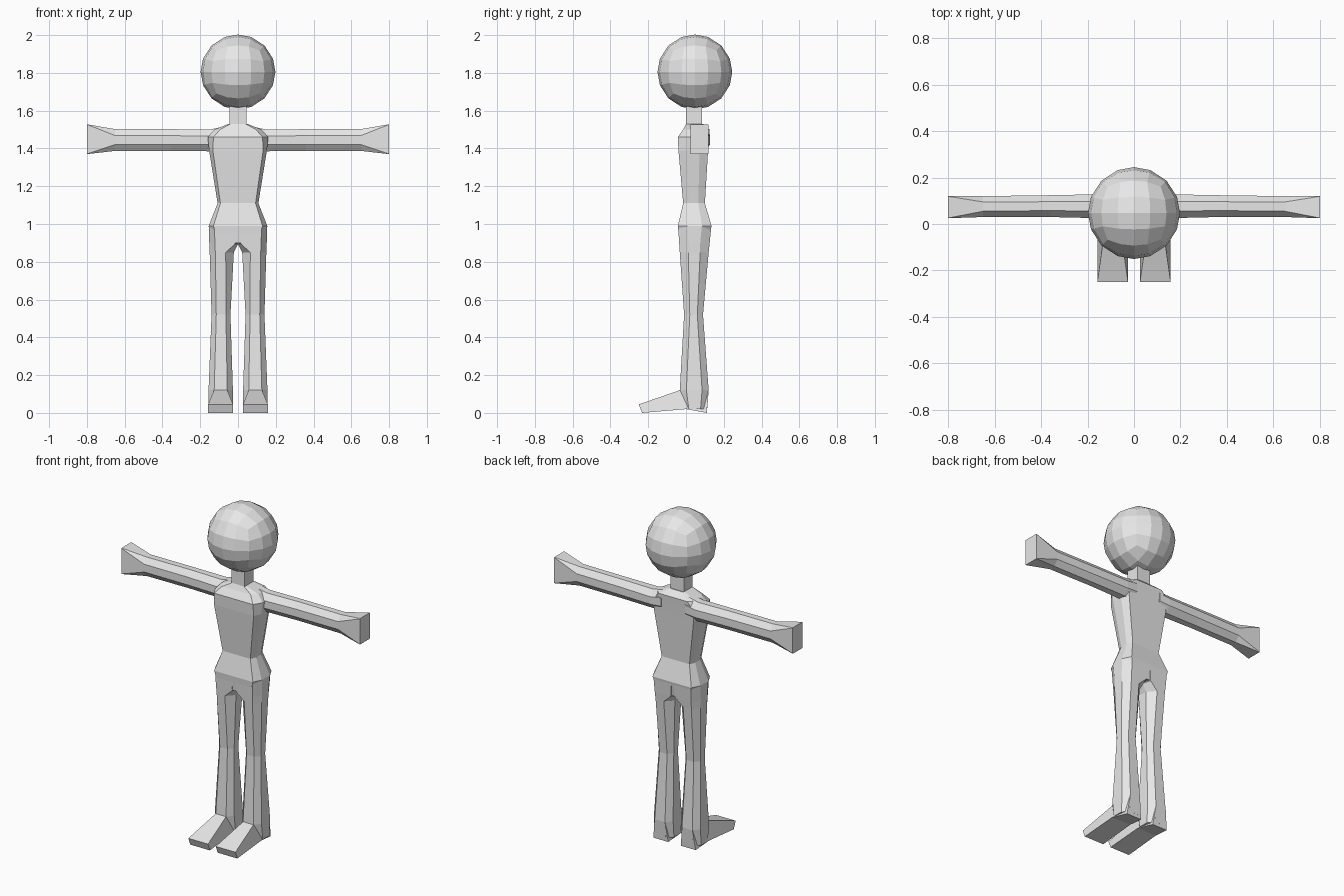
import bpy, bmesh

if "Cube" in bpy.data.objects:
    bpy.data.objects.remove(bpy.data.objects["Cube"])

grey = bpy.data.materials.new("light grey")
grey.diffuse_color = (0.8, 0.8, 0.8, 1)
grey.use_nodes = True
grey.node_tree.nodes["Principled BSDF"].inputs["Base Color"].default_value = grey.diffuse_color


def loft(name, rings, mirror=False):
    """Skin a list of equal-length point rings, cap both ends."""
    bm = bmesh.new()
    vs = [[bm.verts.new(p) for p in r] for r in rings]
    n = len(rings[0])
    for a, b in zip(vs, vs[1:]):
        for i in range(n):
            j = (i + 1) % n
            bm.faces.new((a[i], a[j], b[j], b[i]))
    bm.faces.new(vs[0][::-1])
    bm.faces.new(vs[-1])
    bmesh.ops.recalc_face_normals(bm, faces=bm.faces)
    me = bpy.data.meshes.new(name)
    bm.to_mesh(me)
    bm.free()
    me.materials.append(grey)
    ob = bpy.data.objects.new(name, me)
    bpy.context.collection.objects.link(ob)
    if mirror:
        m = ob.modifiers.new("mirror", 'MIRROR')
        m.use_mirror_merge = False
    return ob


def octagon(a0, a1, b0, b1, c0, c1, d0, d1):
    """Chamfered rectangle: c0/c1 cuts along a, d0/d1 cuts along b."""
    return [(a0 + c0, b0), (a1 - c1, b0), (a1, b0 + d0), (a1, b1 - d1),
            (a1 - c1, b1), (a0 + c0, b1), (a0, b1 - d1), (a0, b0 + d0)]


def along_z(z, *args):
    return [(a, b, z) for a, b in octagon(*args)]


# head: cube sphere, four faces per cube edge
bpy.ops.mesh.primitive_cube_add(size=2, location=(0, 0.047, 1.805))
head = bpy.context.object
head.name = "head"
bm = bmesh.new()
bm.from_mesh(head.data)
bmesh.ops.subdivide_edges(bm, edges=bm.edges[:], cuts=3, use_grid_fill=True)
for v in bm.verts:
    x, y, z = (c * c for c in v.co)
    # even cube-to-sphere mapping
    v.co.x *= (1 - y / 2 - z / 2 + y * z / 3) ** 0.5
    v.co.y *= (1 - x / 2 - z / 2 + x * z / 3) ** 0.5
    v.co.z *= (1 - x / 2 - y / 2 + x * y / 3) ** 0.5
    v.co *= 0.198
bm.to_mesh(head.data)
bm.free()
head.data.materials.append(grey)

# neck
loft("neck", [[(-.045, 0, z), (.045, 0, z), (.045, .085, z), (-.045, .085, z)]
              for z in (1.50, 1.64)])

# torso: z, half width, front, back, side cut, depth cut
body = [(0.90, .13, -.035, .12, .03, .04), (0.99, .155, -.043, .135, .025, .05),
        (1.11, .108, -.015, .10, .015, .035), (1.39, .153, -.04, .117, .02, .045),
        (1.46, .16, -.043, .122, .03, .05), (1.50, .125, -.015, .125, .03, .03),
        (1.53, .05, 0, .09, .01, .01)]
loft("torso", [along_z(z, -h, h, f, b, c, c, d, d) for z, h, f, b, c, d in body])

# legs: z, inner x, outer x, front, back, inner cut, outer cut, depth cut
leg = [(0.99, 0, .155, -.042, .134, .005, .03, .05),
       (0.895, 0, .152, -.036, .125, .015, .03, .05),
       (0.85, .022, .150, -.033, .12, .043, .03, .045),
       (0.52, .040, .140, -.010, .09, .024, .025, .03),
       (0.12, .027, .156, -.033, .12, .030, .030, .035),
       (0.02, .027, .156, -.02, .112, .030, .030, .035)]
loft("leg", [along_z(z, i, o, f, b, ci, co, d, d)
             for z, i, o, f, b, ci, co, d in leg], True)

# feet: bottom y, bottom z, top y, top z, half width bottom, half width top
foot = [(-.232, 0, -.25, .045, .066, .066), (0, .02, -.033, .12, .064, .035),
        (.11, 0, .12, .12, .05, .035)]
X = 0.092
loft("foot", [[(X - w, yb, zb), (X + w, yb, zb), (X + t, yt, zt), (X - t, yt, zt)]
              for yb, zb, yt, zt, w, t in foot], True)

# arms ending in flared block hands: x, front, back, bottom, top, y cut, z cut
arm = [(0.08, .025, .125, 1.385, 1.515, .03, .04),
       (0.15, .025, .128, 1.385, 1.50, .03, .035),
       (0.36, .03, .124, 1.387, 1.502, .028, .034),
       (0.65, .03, .12, 1.387, 1.502, .025, .034),
       (0.80, .025, .12, 1.37, 1.528, .001, .001)]
loft("arm", [[(x, a, b) for a, b in octagon(f, k, lo, hi, c, c, d, d)]
             for x, f, k, lo, hi, c, d in arm], True)
